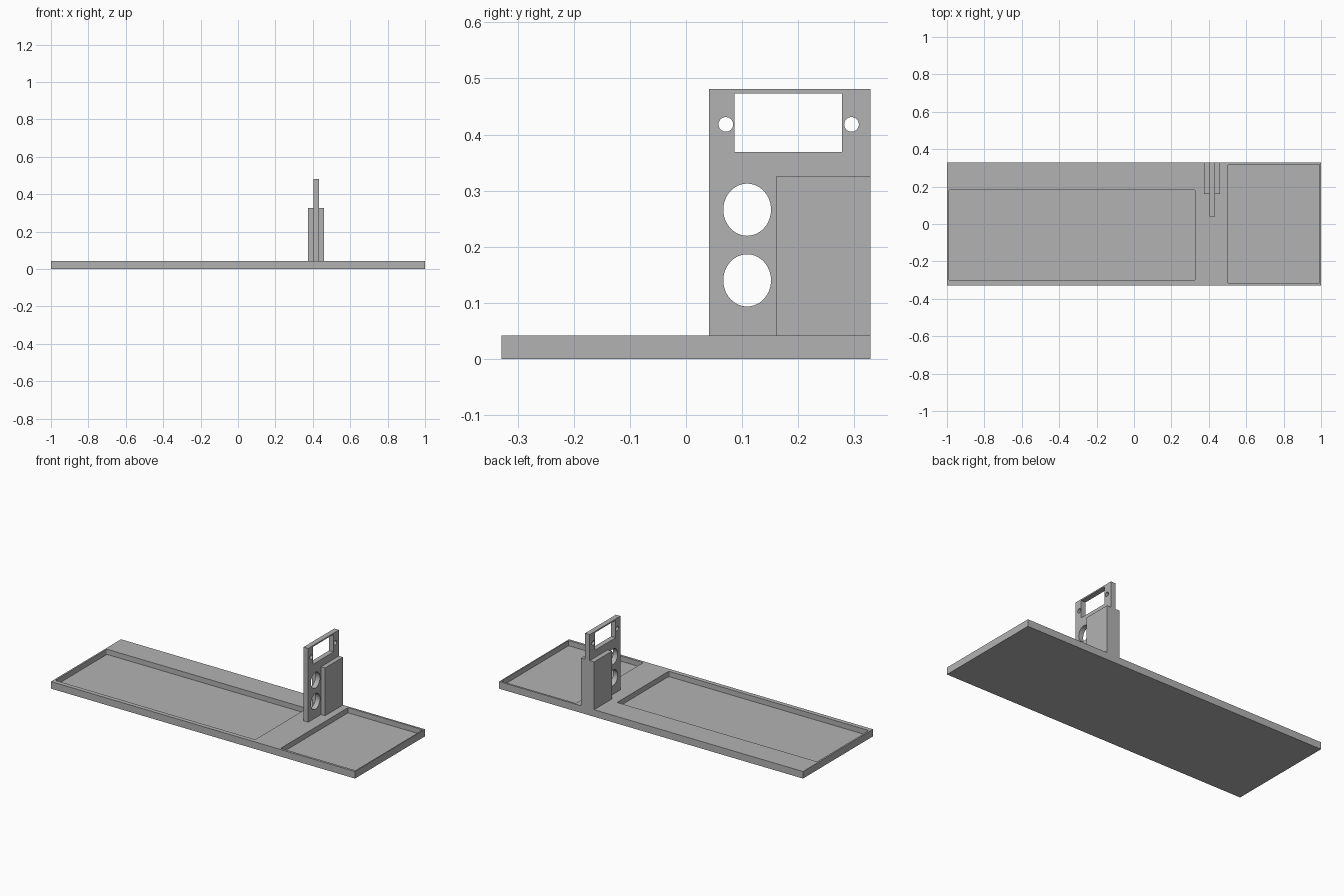
import bpy
import bmesh
from mathutils import Matrix, Vector

cube = bpy.data.objects.get("Cube")
if cube:
    bpy.data.objects.remove(cube, do_unlink=True)

grey = bpy.data.materials.new("plain grey")
grey.use_nodes = True
colour = (0.45, 0.45, 0.45, 1)
grey.diffuse_color = colour
grey.node_tree.nodes["Principled BSDF"].inputs["Base Color"].default_value = colour


def add_object(name, bm):
    mesh = bpy.data.meshes.new(name)
    bm.to_mesh(mesh)
    bm.free()
    mesh.materials.append(grey)
    obj = bpy.data.objects.new(name, mesh)
    bpy.context.collection.objects.link(obj)
    return obj


def box(name, low, high, corner=0):
    """Box between two corners, with optional rounded upright edges."""
    low, high = Vector(low), Vector(high)
    bm = bmesh.new()
    bmesh.ops.create_cube(bm, size=1)
    bmesh.ops.scale(bm, vec=high - low, verts=bm.verts)
    bmesh.ops.translate(bm, vec=(low + high) / 2, verts=bm.verts)
    if corner:
        upright = [e for e in bm.edges
                   if abs(e.verts[0].co.z - e.verts[1].co.z) > 0.001]
        bmesh.ops.bevel(bm, geom=upright, offset=corner, segments=3,
                        profile=0.5, affect='EDGES')
    return add_object(name, bm)


def rod(name, y, z, radius_y, radius_z):
    """Oval rod along x, used to drill the upright plate."""
    bm = bmesh.new()
    bmesh.ops.create_cone(bm, cap_ends=True, segments=48, radius1=1, radius2=1,
                          depth=0.2, matrix=Matrix.Rotation(1.5707963, 3, 'Y').to_4x4())
    bmesh.ops.scale(bm, vec=(1, radius_y, radius_z), verts=bm.verts)
    bmesh.ops.translate(bm, vec=(0.418, y, z), verts=bm.verts)
    return add_object(name, bm)


def cut(target, cutters):
    """Cut the shapes out of the target and remove the cutters."""
    for cutter in cutters:
        cutter.hide_render = True
        mod = target.modifiers.new("cut", 'BOOLEAN')
        mod.operation = 'DIFFERENCE'
        mod.solver = 'EXACT'
        mod.object = cutter
    bpy.context.view_layer.update()
    graph = bpy.context.evaluated_depsgraph_get()
    result = bpy.data.meshes.new_from_object(target.evaluated_get(graph))
    target.modifiers.clear()
    target.data = result
    for cutter in cutters:
        bpy.data.objects.remove(cutter, do_unlink=True)


# Base tray with two shallow pockets
base = box("base_tray", (-1, -0.329, 0), (1, 0.329, 0.042))
cut(base, [
    box("long_pocket", (-0.99, -0.303, 0.011), (0.326, 0.182, 0.1), 0.008),
    box("short_pocket", (0.502, -0.315, 0.011), (0.993, 0.317, 0.1), 0.003),
])

# Upright plate with a window, two screw holes and two large round holes
plate = box("upright_plate", (0.403, 0.041, 0.042), (0.433, 0.329, 0.481))
holes = [box("window", (0.3, 0.086, 0.369), (0.5, 0.278, 0.473))]
holes += [rod("screw_hole", y, 0.418, 0.013, 0.013) for y in (0.071, 0.295)]
holes += [rod("round_hole", 0.109, z, 0.0425, 0.0465) for z in (0.14, 0.266)]
cut(plate, holes)

# Supporting blocks on both sides of the plate
for name, x0, x1 in (("right_support", 0.374, 0.403), ("left_support", 0.433, 0.46)):
    box(name, (x0, 0.161, 0.042), (x1, 0.329, 0.326))

# Smooth the curved hole walls, keeping edges sharp
for obj in (base, plate):
    bpy.ops.object.select_all(action='DESELECT')
    obj.select_set(True)
    bpy.context.view_layer.objects.active = obj
    bpy.ops.object.shade_smooth_by_angle()
